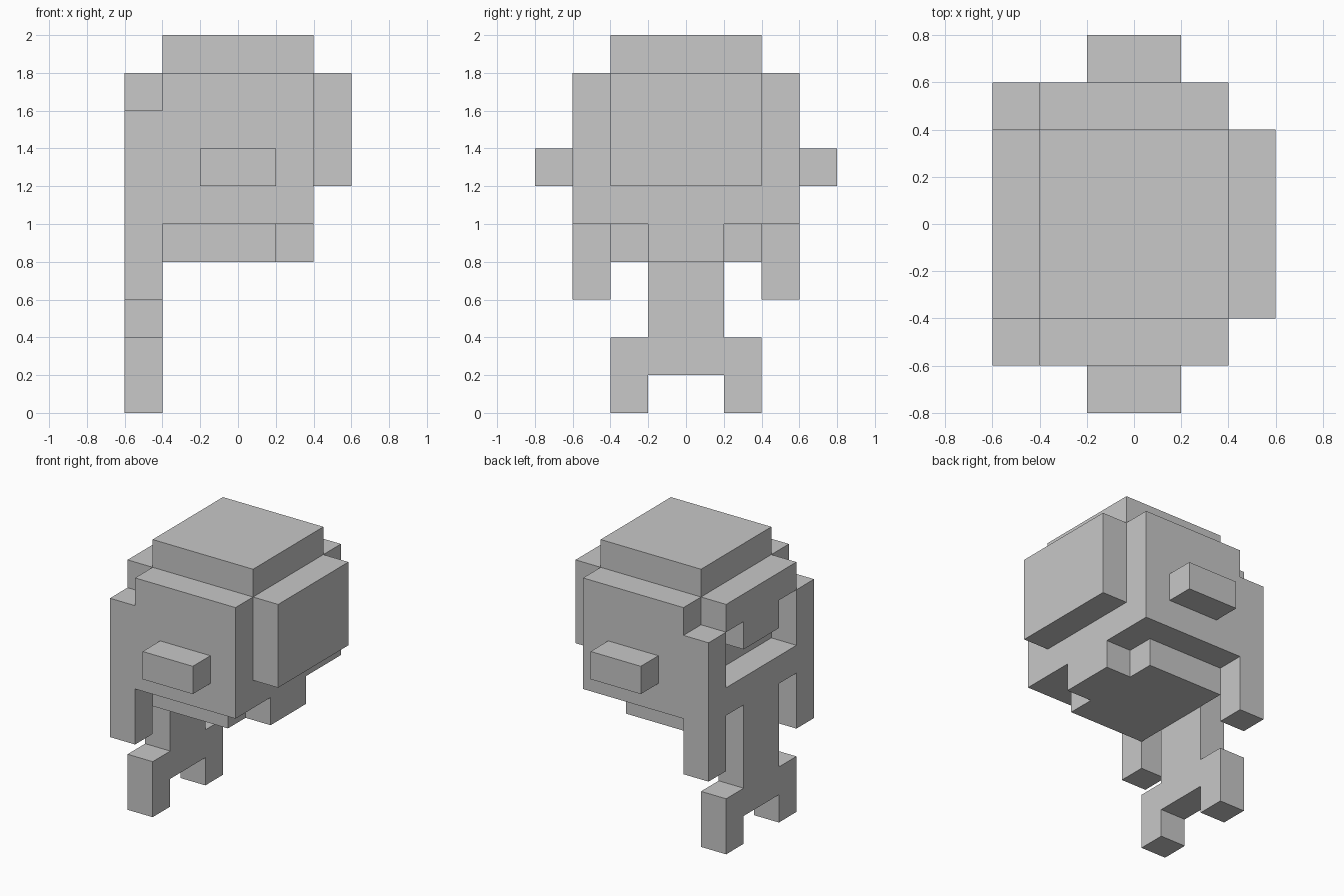
import bpy
import bmesh
from mathutils import Vector

if "Cube" in bpy.data.objects:
    bpy.data.objects.remove(bpy.data.objects["Cube"], do_unlink=True)

grey = bpy.data.materials.new("plain grey")
grey.use_nodes = True
colour = (0.58, 0.58, 0.58, 1)
grey.diffuse_color = colour
grey.node_tree.nodes["Principled BSDF"].inputs["Base Color"].default_value = colour

U = 0.2  # size of one block


def box(name, x, y, z):
    """Box spanning the (low, high) block ranges on each axis."""
    low, high = (Vector(c) * U for c in zip(x, y, z))
    bm = bmesh.new()
    bmesh.ops.create_cube(bm, size=1)
    for v in bm.verts:
        v.co = Vector(l + (h - l) * (c + 0.5) for l, h, c in zip(low, high, v.co))
    mesh = bpy.data.meshes.new(name)
    bm.to_mesh(mesh)
    bm.free()
    mesh.materials.append(grey)
    obj = bpy.data.objects.new(name, mesh)
    bpy.context.collection.objects.link(obj)


def pair(name, x, y, z):
    """Matching boxes on the front and the back."""
    box("back_" + name, x, y, z)
    box("front_" + name, x, (-y[1], -y[0]), z)


# Large rounded head
box("head", (-2, 2), (-3, 3), (5, 9))
box("head_crown", (-2, 2), (-2, 2), (9, 10))
box("head_side_bulge", (2, 3), (-2, 2), (6, 9))
box("head_base", (-2, 1), (-2, 2), (4, 5))
box("head_base_tab", (1, 2), (-1, 1), (4, 5))
pair("ear", (-1, 1), (3, 4), (6, 7))

# Flat figure on the outer side: brow, nose, shoulders, torso and limbs
side = (-3, -2)
box("brow", side, (-2, 2), (8, 9))
box("nose", side, (-1, 1), (7, 8))
box("shoulders", side, (-2, 2), (5, 6))
box("torso", side, (-1, 1), (1, 5))
pair("arm", side, (2, 3), (3, 8))
pair("leg", side, (1, 2), (0, 2))
